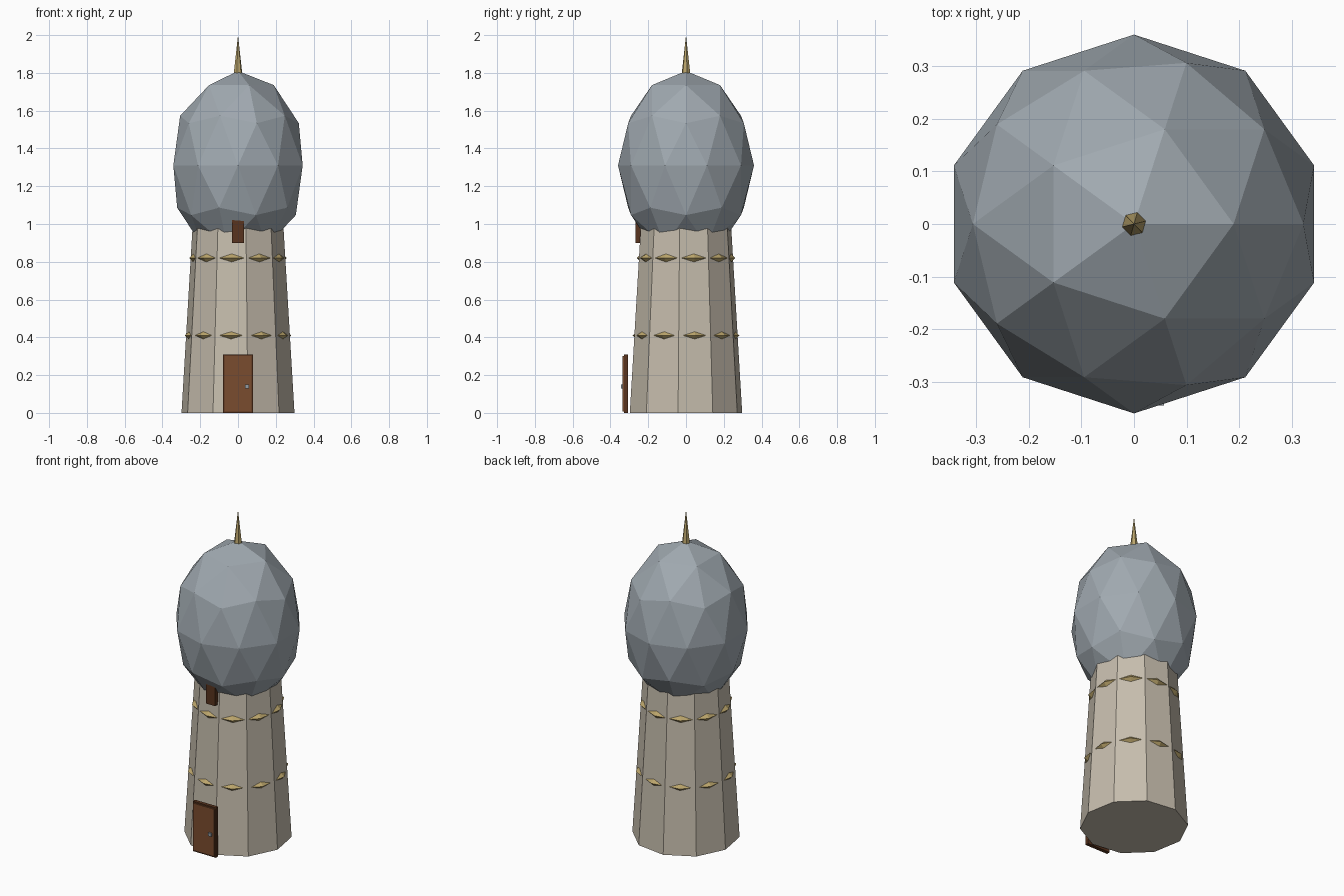
import bpy
import bmesh
from math import radians, sin, cos, pi
from mathutils import Matrix, Vector

if "Cube" in bpy.data.objects:
    bpy.data.objects.remove(bpy.data.objects["Cube"])


def make_material(name, *rgb):
    linear = [((c / 255 + 0.055) / 1.055) ** 2.4 for c in rgb] + [1]
    mat = bpy.data.materials.new(name)
    mat.use_nodes = True
    mat.diffuse_color = linear
    mat.node_tree.nodes["Principled BSDF"].inputs["Base Color"].default_value = linear
    return mat


stone = make_material("pale stone", 198, 189, 173)
slate = make_material("blue grey slate", 160, 169, 176)
gold = make_material("old gold", 188, 166, 108)
wood = make_material("door wood", 122, 76, 46)
dark_wood = make_material("dark wood", 88, 52, 30)
iron = make_material("iron", 150, 158, 164)


def finish(name, bm, mat):
    mesh = bpy.data.meshes.new(name)
    bm.to_mesh(mesh)
    bm.free()
    mesh.materials.append(mat)
    obj = bpy.data.objects.new(name, mesh)
    bpy.context.collection.objects.link(obj)
    return obj


def cone(name, sides, r1, r2, z1, z2, first_angle, mat):
    # Frustum whose first corner sits at first_angle from +x
    bm = bmesh.new()
    geo = bmesh.ops.create_cone(bm, cap_ends=True, segments=sides, radius1=r1,
                                radius2=r2, depth=z2 - z1)
    v = geo["verts"][0].co
    turn = first_angle - Vector((1, 0)).angle_signed(v.xy) * -1
    bm.transform(Matrix.Translation((0, 0, (z1 + z2) / 2)) @ Matrix.Rotation(turn, 4, "Z"))
    return finish(name, bm, mat)


def box(name, low, high, mat):
    low, high = Vector(low), Vector(high)
    bm = bmesh.new()
    bmesh.ops.create_cube(bm, size=1)
    bm.transform(Matrix.Translation((low + high) / 2) @ Matrix.Diagonal((*(high - low), 1)))
    return finish(name, bm, mat)


# Tapered ten-sided tower
SIDES = 10
BASE_R, TOP_R, HEIGHT = 0.302, 0.242, 1.0
CORNER = radians(28)
cone("tower", SIDES, BASE_R, TOP_R, 0, HEIGHT, CORNER, stone)

# Faceted egg-shaped roof
bm = bmesh.new()
bmesh.ops.create_icosphere(bm, subdivisions=2, radius=1)
bm.transform(Matrix.Translation((0, 0, 1.31)) @ Matrix.Diagonal((0.36, 0.36, 0.5, 1)))
finish("roof", bm, slate)

# Spire on the roof
cone("spire", 6, 0.024, 0, 1.79, 2.0, radians(14), gold)


# Rings of diamond studs, one on each tower face
def stud_ring(name, z, half_width, half_height):
    bm = bmesh.new()
    apothem = (BASE_R + (TOP_R - BASE_R) * z / HEIGHT) * cos(pi / SIDES)
    for i in range(SIDES):
        a = CORNER + (i + 0.5) * 2 * pi / SIDES
        out, side = Vector((cos(a), sin(a), 0)), Vector((-sin(a), cos(a), 0))
        middle = out * apothem + Vector((0, 0, z))
        up = Vector((0, 0, half_height))
        ring = [bm.verts.new(middle + d) for d in
                (out * 0.022, side * half_width, -out * 0.022, -side * half_width)]
        top, bottom = bm.verts.new(middle + up), bm.verts.new(middle - up)
        for p, q in zip(ring, ring[1:] + ring[:1]):
            bm.faces.new((p, q, top))
            bm.faces.new((q, p, bottom))
    finish(name, bm, gold)


stud_ring("lower_studs", 0.41, 0.062, 0.02)
stud_ring("upper_studs", 0.82, 0.067, 0.022)

# Door with frame and knob
box("door_frame", (-0.079, -0.328, 0), (0.079, -0.306, 0.308), dark_wood)
box("door_panel", (-0.072, -0.335, 0.008), (0.072, -0.32, 0.3), wood)
box("door_knob", (0.037, -0.345, 0.13), (0.057, -0.33, 0.15), iron)

# Shutter under the roof
box("window", (-0.031, -0.268, 0.9), (0.031, -0.225, 1.02), dark_wood)
